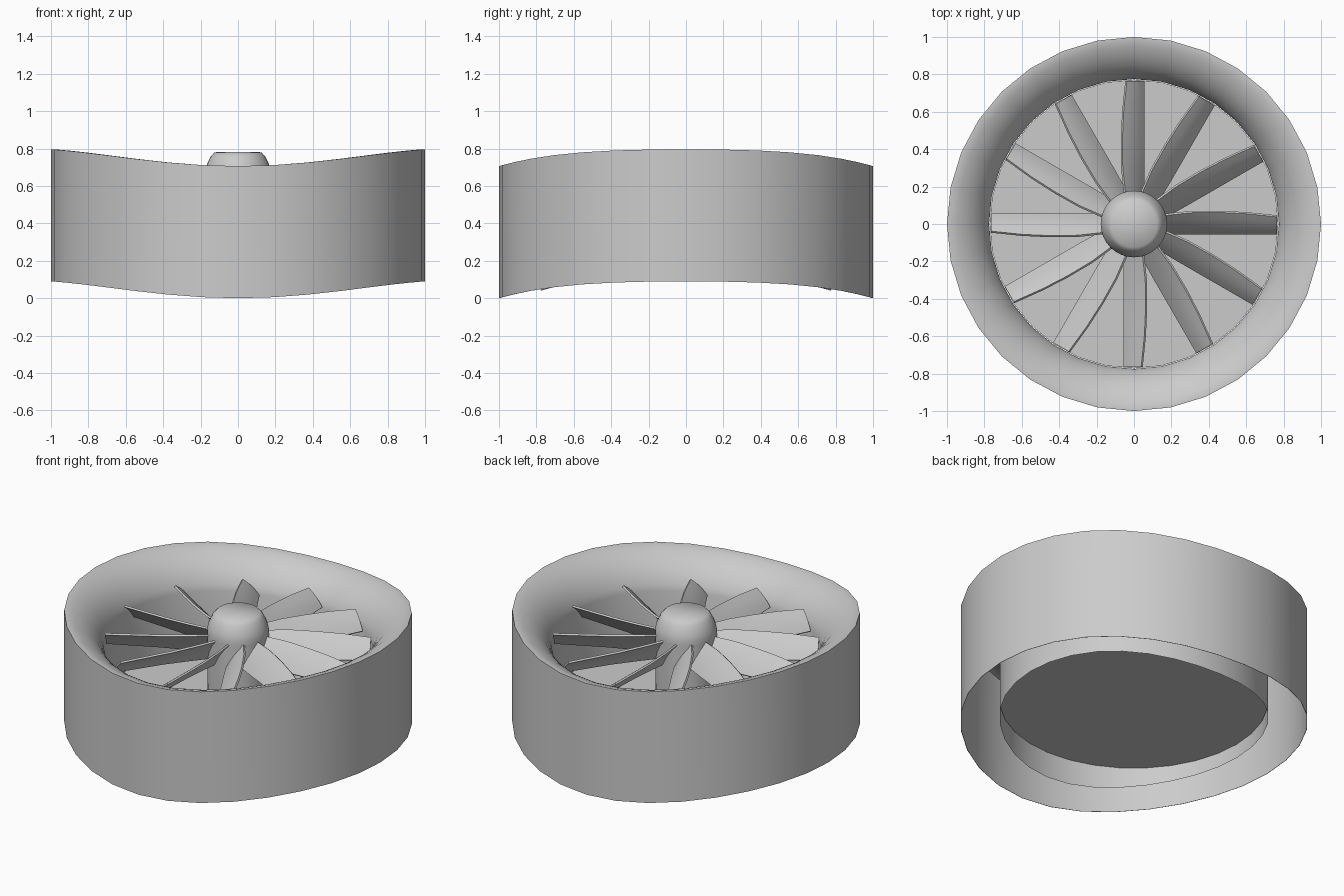
import bpy, bmesh
from math import cos, sin, pi, radians
from mathutils import Vector

if "Cube" in bpy.data.objects:
    bpy.data.objects.remove(bpy.data.objects["Cube"])

SEG = 32


def make_object(name, bm, angle=40):
    bmesh.ops.remove_doubles(bm, verts=bm.verts, dist=1e-5)
    mesh = bpy.data.meshes.new(name)
    bm.to_mesh(mesh)
    bm.free()
    ob = bpy.data.objects.new(name, mesh)
    bpy.context.collection.objects.link(ob)
    bpy.ops.object.select_all(action='DESELECT')
    ob.select_set(True)
    bpy.context.view_layer.objects.active = ob
    bpy.ops.object.shade_smooth_by_angle(angle=radians(angle))
    return ob


def wave(a):
    # saddle: high at +-x, low at +-y
    c = cos(a) ** 2
    return c * (1.6 - 0.6 * c)


def revolve(name, profile, angle=40):
    # profile entries: radius, height, saddle amplitude
    bm = bmesh.new()
    rows = []
    for r, z, amp in profile:
        rows.append([bm.verts.new((r * cos(2 * pi * j / SEG), r * sin(2 * pi * j / SEG),
                                   z + amp * wave(2 * pi * j / SEG))) for j in range(SEG)])
    for lo, hi in zip(rows, rows[1:]):
        for j in range(SEG):
            k = (j + 1) % SEG
            bm.faces.new((lo[j], lo[k], hi[k], hi[j]))
    return make_object(name, bm, angle)


# Duct: thin outer wall, lip, rounded intake and inner tube, open underneath
A = 0.09
duct = [(0.998, 0.69, A), (0.998, 0.0, A), (1.0, 0.0, A), (1.0, 0.706, A), (0.985, 0.706, A)]
for i in range(1, 9):
    t = i / 8 * pi / 2
    across = 0.65 * sin(t) + 0.35 * i / 8
    drop = 0.65 * (1 - cos(t)) + 0.35 * i / 8
    duct.append((0.985 - 0.21 * across, 0.706 - 0.19 * drop, A - 0.03 * drop))
duct.append((0.775, 0.04, 0.075))
revolve("duct", duct)

# Floor plate closing the tube
revolve("floor_plate", [(0, 0.203, 0), (0.772, 0.203, 0), (0.772, 0.207, 0), (0, 0.207, 0)])

# Hub with rounded shoulder and flat cap
revolve("hub", [(0.175, 0.205, 0), (0.178, 0.64, 0), (0.178, 0.67, 0), (0.172, 0.70, 0),
                (0.16, 0.73, 0), (0.146, 0.757, 0), (0.125, 0.78, 0), (0, 0.782, 0)], 75)

# Blade sections: radius, high edge offset and z, low edge offset and z
SECTIONS = [(0.165, 0.045, 0.65, -0.055, 0.50),
            (0.30, 0.060, 0.65, -0.057, 0.51),
            (0.45, 0.062, 0.645, -0.057, 0.52),
            (0.60, 0.055, 0.64, -0.057, 0.525),
            (0.765, 0.038, 0.63, -0.057, 0.53)]


def blade(index):
    a = index * pi / 6
    bm = bmesh.new()
    loops = []
    for r, yh, zh, yl, zl in SECTIONS:
        hi, lo = Vector((r, yh, zh)), Vector((r, yl, zl))
        n = Vector((1, 0, 0)).cross(hi - lo).normalized()
        top = [lo.lerp(hi, t) + n * 0.03 * t * (1 - t) for t in (0, 0.25, 0.5, 0.75, 1)]
        ring = top + [p - n * 0.012 for p in reversed(top)]
        loops.append([bm.verts.new((p.x * cos(a) - p.y * sin(a),
                                    p.x * sin(a) + p.y * cos(a), p.z)) for p in ring])
    for s, t in zip(loops, loops[1:]):
        for j in range(len(s)):
            k = (j + 1) % len(s)
            bm.faces.new((s[j], t[j], t[k], s[k]))
    bm.faces.new(loops[0])
    bm.faces.new(loops[-1])
    bmesh.ops.recalc_face_normals(bm, faces=bm.faces)
    make_object("fan_blade_%02d" % (index + 1), bm)


for i in range(12):
    blade(i)
